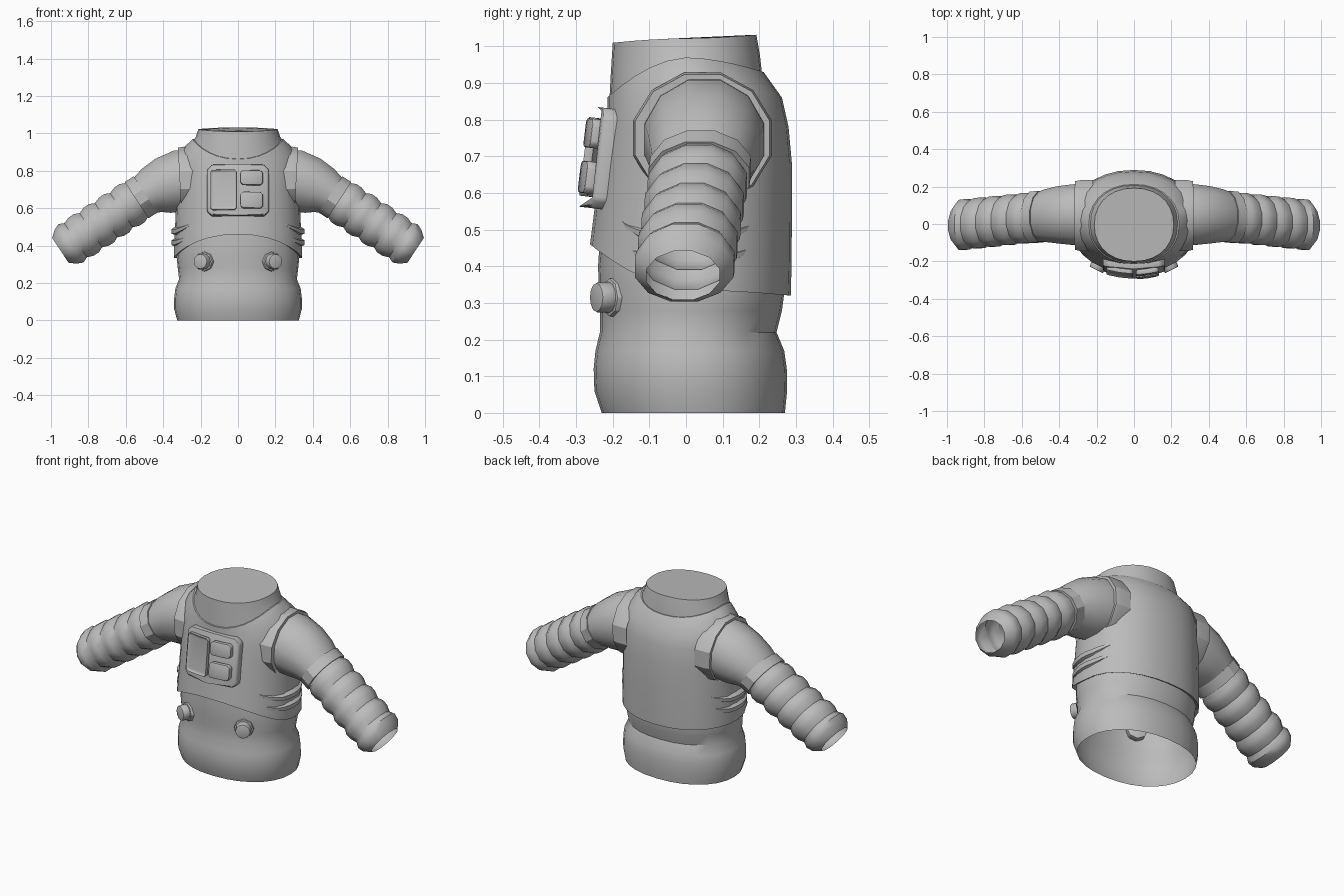
import bpy, bmesh, math
from mathutils import Vector, Matrix

if "Cube" in bpy.data.objects:
    bpy.data.objects.remove(bpy.data.objects["Cube"])

grey = bpy.data.materials.new("suit_grey")
grey.diffuse_color = (0.5, 0.5, 0.5, 1)
grey.use_nodes = True
grey.node_tree.nodes["Principled BSDF"].inputs["Base Color"].default_value = grey.diffuse_color


def finish(name, bm, angle=35, bevel=0):
    bmesh.ops.recalc_face_normals(bm, faces=bm.faces)
    me = bpy.data.meshes.new(name)
    bm.to_mesh(me)
    bm.free()
    me.materials.append(grey)
    ob = bpy.data.objects.new(name, me)
    bpy.context.collection.objects.link(ob)
    bpy.ops.object.select_all(action='DESELECT')
    ob.select_set(True)
    bpy.context.view_layer.objects.active = ob
    if bevel:
        mod = ob.modifiers.new("soft_edges", 'BEVEL')
        mod.width, mod.segments = bevel, 2
        bpy.ops.object.modifier_apply(modifier=mod.name)
    bpy.ops.object.shade_smooth_by_angle(angle=math.radians(angle))
    return ob


def loft(name, rings, closed=True, cap_end=False, angle=35):
    bm = bmesh.new()
    vs = [[bm.verts.new(p) for p in r] for r in rings]
    n = len(vs[0])
    for a, b in zip(vs, vs[1:]):
        for i in range(n if closed else n - 1):
            j = (i + 1) % n
            bm.faces.new((a[i], a[j], b[j], b[i]))
    if cap_end:
        bm.faces.new(vs[-1])
    return finish(name, bm, angle)


def body_ring(rx, yf, yb, zf, zs, zb, n=28):
    """Torso ring with its own height at the front, sides and back."""
    pts = []
    for i in range(n):
        t = 2 * math.pi * i / n
        c, s = math.cos(t), math.sin(t)
        cy, ry = (yf + yb) / 2, (yb - yf) / 2
        z = zs + ((zf if s < 0 else zb) - zs) * abs(s) ** 1.6
        pts.append((rx * math.copysign(abs(c) ** 0.92, c),
                    cy + ry * math.copysign(abs(s) ** 0.92, s), z))
    return pts


def arm_ring(side, cx, cy, cz, tilt, ry, rz, n=12):
    """Elliptic ring across a sleeve leaning down by tilt degrees."""
    a = math.radians(tilt)
    pts = []
    for i in range(n):
        t = 2 * math.pi * (i + 0.5) / n
        u = rz * math.sin(t)
        pts.append((side * (cx + u * math.sin(a)), cy + ry * math.cos(t), cz + u * math.cos(a)))
    return pts


# Waist and hips, open underneath
loft("waist", [body_ring(rx, yf, yb, z, z, z) for rx, yf, yb, z in (
    (.325, -.23, .27, 0), (.341, -.25, .276, .06), (.341, -.252, .275, .12),
    (.335, -.247, .268, .17), (.315, -.235, .247, .22), (.322, -.235, .262, .28),
    (.328, -.238, .27, .34), (.322, -.24, .265, .4), (.31, -.235, .26, .48))])

# Vest with an arched lower hem
loft("vest", [body_ring(*r) for r in (
    (.324, -.238, .268, .465, .345, .33), (.343, -.262, .286, .46, .335, .32),
    (.342, -.258, .288, .49, .40, .40), (.335, -.248, .289, .57, .53, .53),
    (.33, -.235, .289, .68, .67, .68), (.327, -.222, .28, .76, .80, .78),
    (.305, -.214, .262, .82, .91, .86), (.242, -.214, .212, .862, .97, .93),
    (.23, -.204, .2, .865, .968, .93))])

# Neck collar with a closed top
loft("collar", [body_ring(*r) for r in (
    (.238, -.209, .208, .855, .96, .92), (.224, -.205, .202, .93, .985, .975),
    (.212, -.2, .192, 1.01, 1.022, 1.032))], cap_end=True)


def slab(name, corners, y0, y1, frame, bevel, recess=0):
    """Rounded plate from a front outline, placed by a frame matrix."""
    bm = bmesh.new()
    front = [bm.verts.new((x, y1, z)) for x, z in corners]
    face = bm.faces.new(front)
    ext = bmesh.ops.extrude_face_region(bm, geom=[face])
    for v in [g for g in ext["geom"] if isinstance(g, bmesh.types.BMVert)]:
        v.co.y = y0
    if recess:
        bm.normal_update()
        f = min(bm.faces, key=lambda q: q.calc_center_median().y)
        bmesh.ops.inset_region(bm, faces=[f], thickness=.012)
        bmesh.ops.translate(bm, verts=f.verts, vec=(0, recess, 0))
    # Wrap the plate gently around the chest
    for v in bm.verts:
        v.co.y += 1.0 * v.co.x ** 2
    bmesh.ops.transform(bm, matrix=frame, verts=bm.verts)
    return finish(name, bm, 35, bevel)


def clipped(x0, x1, z0, z1, c):
    """Rectangle with cut corners and mid points along its width."""
    xm = (x0 + x1) / 2
    return [(x0 + c, z0), (xm, z0), (x1 - c, z0), (x1, z0 + c), (x1, z1 - c),
            (x1 - c, z1), (xm, z1), (x0 + c, z1), (x0, z1 - c), (x0, z0 + c)]


# Chest control pack, leaning back with the chest
pack = Matrix.Translation((0, -.235, .695)) @ Matrix.Rotation(math.radians(-7), 4, 'X')
slab("pack_body", clipped(-.165, .165, -.138, .138, .025), .02, -.032, pack, .009)
slab("pack_screen", clipped(-.148, -.006, -.108, .108, .012), -.02, -.046, pack, .004, .01)
for k, (z0, z1) in enumerate(((.025, .105), (-.1, -.012))):
    slab("pack_key_%d" % k, clipped(.012, .134, z0, z1, .014), -.02, -.05, pack, .006)

for side, tag in ((-1, "left"), (1, "right")):
    # Armhole trim
    loft("armhole_trim_" + tag, [arm_ring(side, *r) for r in (
        (.22, .045, .75, 0, .196, .183), (.285, .045, .75, 2, .196, .185),
        (.312, .045, .75, 3, .19, .18), (.312, .045, .75, 3, .16, .16))], angle=30)

    # Upper sleeve
    loft("upper_sleeve_" + tag, [arm_ring(side, *r) for r in (
        (.25, .05, .75, 0, .172, .168), (.325, .05, .745, 6, .168, .17),
        (.4, .049, .72, 16, .158, .156), (.46, .045, .694, 26, .146, .132),
        (.5, .04, .668, 33, .136, .113))])

    # Points along the forearm axis
    A, B = Vector((.47, .043, .69)), Vector((.95, -.008, .375))

    def along(t, ry, rz):
        p = A.lerp(B, t)
        return arm_ring(side, p.x, p.y, p.z, 33.3, ry, rz)

    # Elbow band
    loft("arm_band_" + tag, [along(*r) for r in (
        (.05, .125, .105), (.05, .142, .12), (.15, .142, .12), (.15, .12, .105))], angle=30)

    # Bellows forearm ending in an open cuff
    rings, n, t0 = [along(.1, .126, .108)], 5, .15
    step = (1 - t0) / n
    for k in range(n):
        t = t0 + k * step
        rings += [along(t, .127, .113), along(t + .3 * step, .139, .127),
                  along(t + .65 * step, .139, .126 if k < n - 1 else .112)]
    rings.append(along(1, .103, .082))
    loft("forearm_" + tag, rings, angle=40)

    # Cloth folds pinched around the side of the vest
    for k, (za, zb) in enumerate(((.535, .475), (.47, .415))):
        sections = []
        for i in range(13):
            u = i / 12
            t = math.radians(-48 + 92 * u)
            w = math.sin(math.pi * u) ** .7
            z = za + (zb - za) * min(1, w * 1.1)
            sections.append([(side * (.335 + d) * math.cos(t), .015 + (.27 + d) * math.sin(t), z + h)
                             for d, h in ((-.02, .035 * w + .004), (.022 * w, .012 * w),
                                          (.02 * w, -.012 * w), (-.02, -.022 * w - .004))])
        loft("side_fold_%d_%s" % (k, tag), sections, closed=False, angle=25)

    # Waist connector: octagonal washer and round cap
    normal = Vector((side * .45, -.89, 0))
    turn = normal.to_track_quat('Z', 'Y').to_matrix().to_4x4()
    for name, r, depth, off, sides in (("washer", .056, .05, -.004, 8), ("cap", .043, .06, .03, 12)):
        bm = bmesh.new()
        bmesh.ops.create_cone(bm, cap_ends=True, segments=sides, radius1=r, radius2=r * .94, depth=depth)
        base = Vector((side * .175, -.192, .315)) + normal * off
        bmesh.ops.transform(bm, matrix=Matrix.Translation(base) @ turn, verts=bm.verts)
        finish("connector_%s_%s" % (name, tag), bm, 30, .004)
